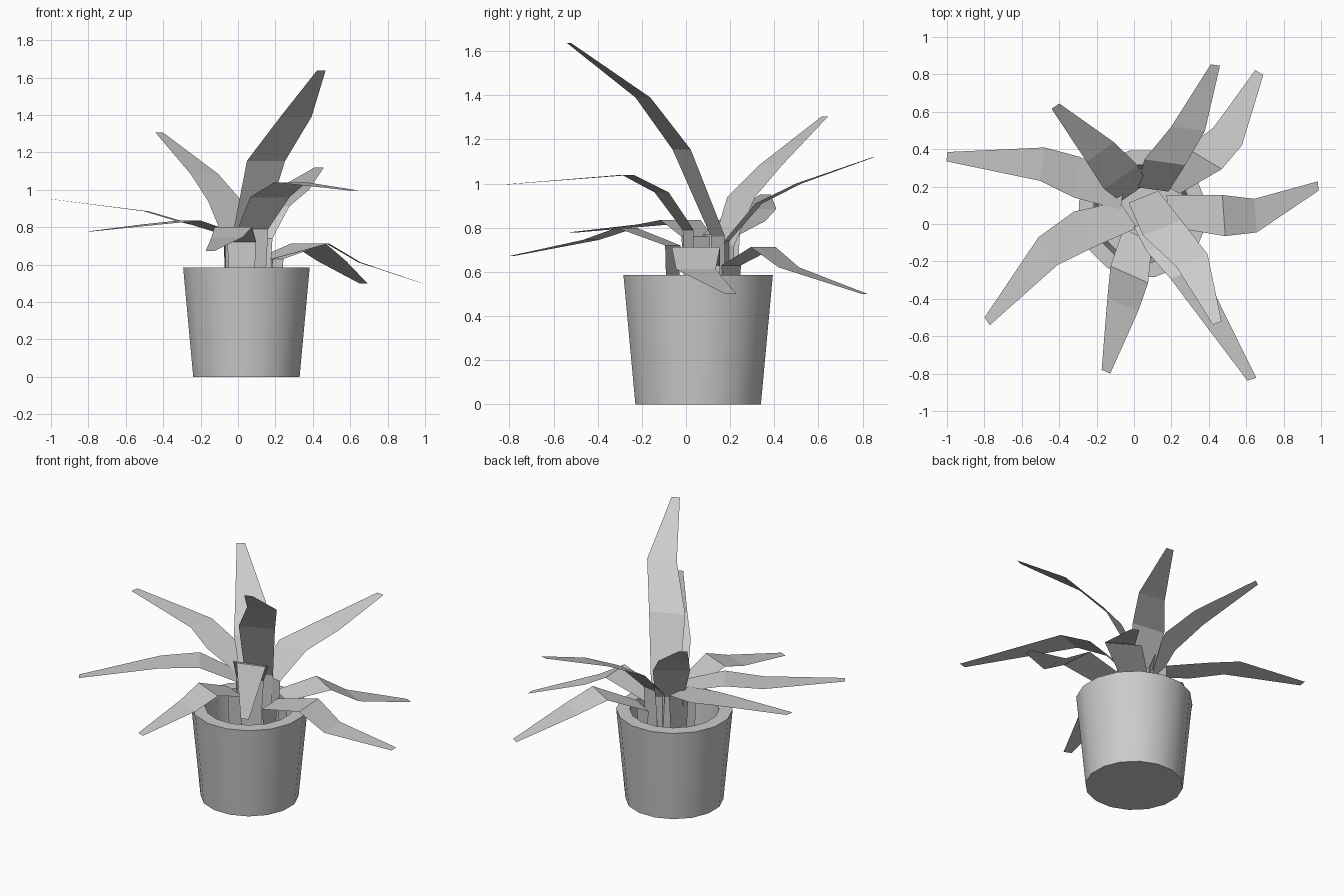
import bpy, bmesh
from math import radians, cos, sin, pi

if "Cube" in bpy.data.objects:
    bpy.data.objects.remove(bpy.data.objects["Cube"])

CX, CY = 0.045, 0.055      # pot centre
FLOOR = 0.25               # inner floor where the stems start


def make(name, verts, faces):
    me = bpy.data.meshes.new(name)
    me.from_pydata(verts, [], faces)
    ob = bpy.data.objects.new(name, me)
    bpy.context.collection.objects.link(ob)
    return ob


# Pot: lathed profile with thick rim and recessed floor
def pot(sides=16):
    profile = [(0.29, 0), (0.345, 0.585), (0.265, 0.585), (0.24, FLOOR)]
    verts, faces = [], []
    for r, z in profile:
        for i in range(sides):
            a = 2 * pi * (i + 0.5) / sides
            verts.append((CX + r * cos(a), CY + r * sin(a), z))
    for k in range(len(profile) - 1):
        for i in range(sides):
            j = (i + 1) % sides
            faces.append((k * sides + i, k * sides + j,
                          (k + 1) * sides + j, (k + 1) * sides + i))
    faces.append(tuple(reversed(range(sides))))
    faces.append(tuple(range(3 * sides, 4 * sides)))
    ob = make("pot", verts, faces)
    bpy.context.view_layer.objects.active = ob
    ob.select_set(True)
    bpy.ops.object.shade_smooth_by_angle(angle=radians(30))
    ob.select_set(False)


# Leaf: flat folded strip on an upright stem, with level cross edges
WIDTHS = (0.11, 0.17, 0.22, 0.18, 0.05)


def leaf(name, chord, *path):
    x0, y0, z0 = path[0]
    ux, uy = cos(radians(chord)), sin(radians(chord))
    verts = []
    for (x, y, z), w in zip([(x0, y0, FLOOR), *path], WIDTHS):
        for s in (-0.5, 0.5):
            verts.append((x + s * w * ux, y + s * w * uy, z))
    faces = [(2 * i, 2 * i + 1, 2 * i + 3, 2 * i + 2) for i in range(4)]
    ob = make(name, verts, faces)
    bm = bmesh.new()
    bm.from_mesh(ob.data)
    bm.normal_update()
    if bm.faces[:][-1].normal.z < 0:
        bmesh.ops.reverse_faces(bm, faces=bm.faces[:])
    bm.to_mesh(ob.data)
    bm.free()


pot()
leaf("leaf_tall", 22, (.05, .145, .76), (.15, -.02, 1.155),
     (.31, -.195, 1.39), (.445, -.53, 1.637))
leaf("leaf_front_right", 17, (.08, .01, .79), (.17, -.11, .96),
     (.28, -.265, 1.04), (.63, -.83, .995))
leaf("leaf_front", -24, (.02, -.06, .72), (-.025, -.27, .80),
     (-.06, -.43, .745), (-.15, -.79, .672))
leaf("leaf_front_left", -56, (-.03, .05, .76), (-.26, -.025, .835),
     (-.46, -.145, .815), (-.785, -.52, .778))
leaf("leaf_left", 82, (-.06, .16, .77), (-.305, .25, .83),
     (-.49, .32, .885), (-1.0, .36, .95))
leaf("leaf_back_left", 35, (0, .17, .72), (-.07, .25, .94),
     (-.18, .385, 1.085), (-.42, .63, 1.305))
leaf("leaf_back", -8, (.10, .185, .74), (.165, .33, .91),
     (.29, .51, 1.0), (.435, .85, 1.12))
leaf("leaf_back_right", -31, (.17, .205, .63), (.375, .35, .712),
     (.5, .467, .62), (.67, .81, .5))
leaf("leaf_right", -86, (.18, .07, .63), (.48, .045, .712),
     (.65, .045, .612), (.985, .203, .5))
